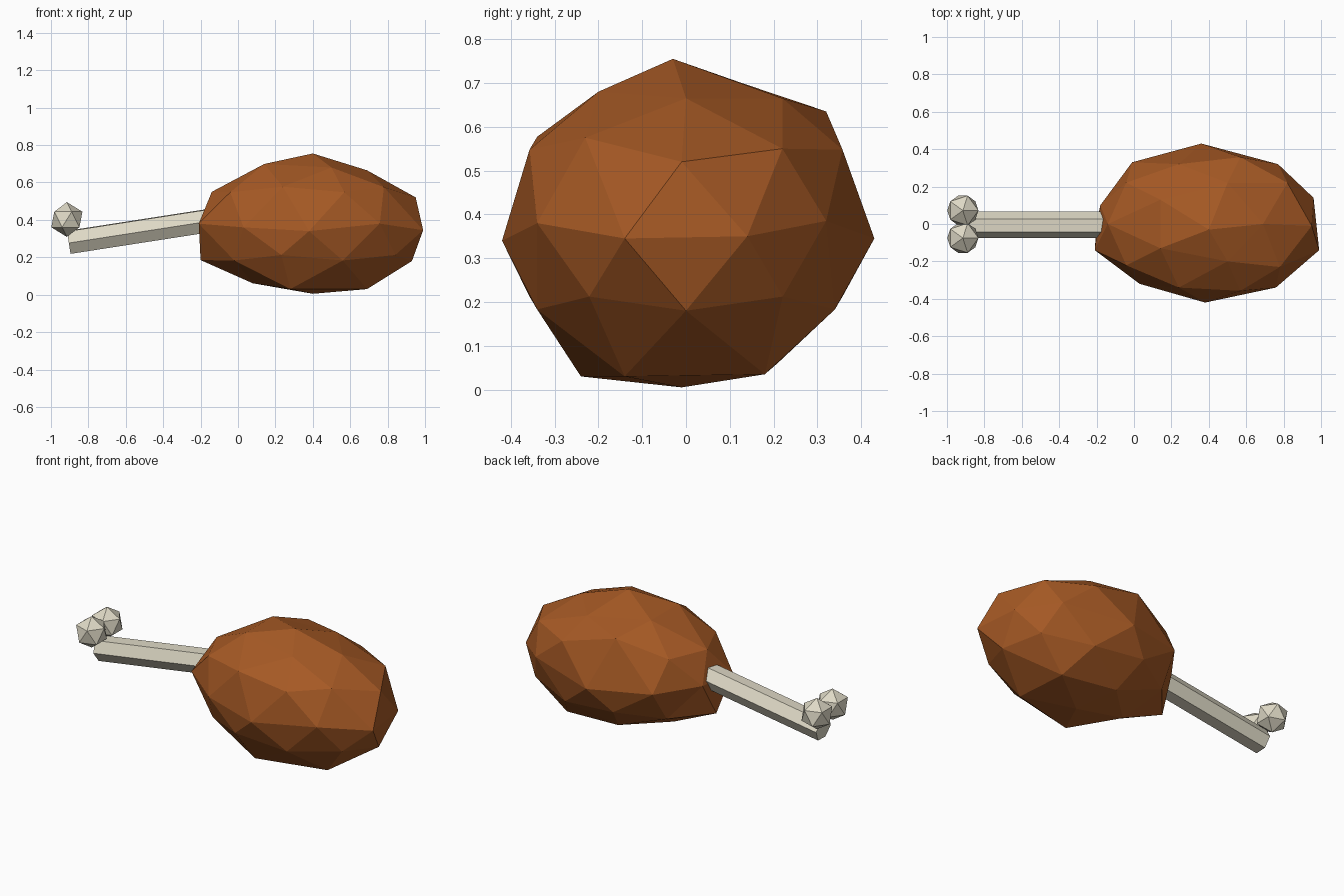
import bpy, bmesh
from math import atan, radians
from mathutils import Matrix, Vector

cube = bpy.data.objects.get("Cube")
if cube:
    bpy.data.objects.remove(cube)


def material(name, rgb):
    mat = bpy.data.materials.new(name)
    mat.use_nodes = True
    mat.diffuse_color = (*rgb, 1)
    bsdf = next(n for n in mat.node_tree.nodes if n.type == "BSDF_PRINCIPLED")
    bsdf.inputs["Base Color"].default_value = (*rgb, 1)
    bsdf.inputs["Roughness"].default_value = 0.8
    return mat


def add_object(name, bm, mat):
    bmesh.ops.recalc_face_normals(bm, faces=bm.faces)
    mesh = bpy.data.meshes.new(name)
    bm.to_mesh(mesh)
    bm.free()
    mesh.materials.append(mat)
    obj = bpy.data.objects.new(name, mesh)
    bpy.context.collection.objects.link(obj)
    return obj


roast_brown = material("roast brown", (0.38, 0.10, 0.018))
bone_ivory = material("bone ivory", (0.73, 0.69, 0.56))

# Meat: a low-poly ellipsoid, roughened by pulling its nearest corner to each point
bm = bmesh.new()
bmesh.ops.create_icosphere(bm, subdivisions=2, radius=1)
bmesh.ops.transform(bm, verts=bm.verts, matrix=Matrix.Translation((0.4, 0, 0.38))
                    @ Matrix.Diagonal((0.61, 0.42, 0.375, 1)))
lumps = [
    (0.4, -0.03, 0.755), (0.69, 0, 0.665), (0.5, 0.22, 0.665), (0.5, -0.2, 0.68),
    (0.95, -0.01, 0.52), (0.78, -0.23, 0.575), (0.82, 0.22, 0.55), (0.24, 0.32, 0.635),
    (-0.14, 0, 0.55), (0.99, -0.14, 0.345), (0.96, 0.14, 0.35), (0.77, 0.32, 0.385),
    (0.36, 0.43, 0.345), (0.38, -0.42, 0.34), (-0.01, 0.33, 0.37), (0.03, -0.32, 0.36),
    (-0.21, -0.14, 0.38), (-0.18, 0.1, 0.38), (-0.2, 0, 0.185), (0.93, 0, 0.18),
    (0.69, -0.14, 0.03), (0.66, 0.18, 0.035), (0.28, -0.24, 0.03), (0.4, -0.01, 0.005),
]
free = set(bm.verts)
for lump in map(Vector, lumps):
    vert = min(free, key=lambda v: (v.co - lump).length)
    vert.co = lump
    free.remove(vert)
add_object("meat", bm, roast_brown)

# Bone shaft: six-sided bar that rises into the meat
bm = bmesh.new()
bmesh.ops.create_cone(bm, cap_ends=True, segments=6, radius1=0.07, radius2=0.07, depth=1)
bmesh.ops.translate(bm, verts=bm.verts, vec=(0, 0, 0.5))
bmesh.ops.rotate(bm, verts=bm.verts, matrix=Matrix.Rotation(radians(90), 3, "Y")
                 @ Matrix.Rotation(radians(3), 3, "Z"))
bmesh.ops.rotate(bm, verts=bm.verts, matrix=Matrix.Rotation(-atan(0.155), 3, "Y"))
bmesh.ops.translate(bm, verts=bm.verts, vec=(-0.905, -0.004, 0.28))
add_object("bone_shaft", bm, bone_ivory)

# Bone knobs: a pair of twenty-sided balls on the end of the shaft
for side, y in (("left", 0.072), ("right", -0.075)):
    bm = bmesh.new()
    bmesh.ops.create_icosphere(bm, subdivisions=1, radius=0.093,
                               matrix=Matrix.Translation((-0.915, y, 0.402)))
    add_object("bone_knob_" + side, bm, bone_ivory)
